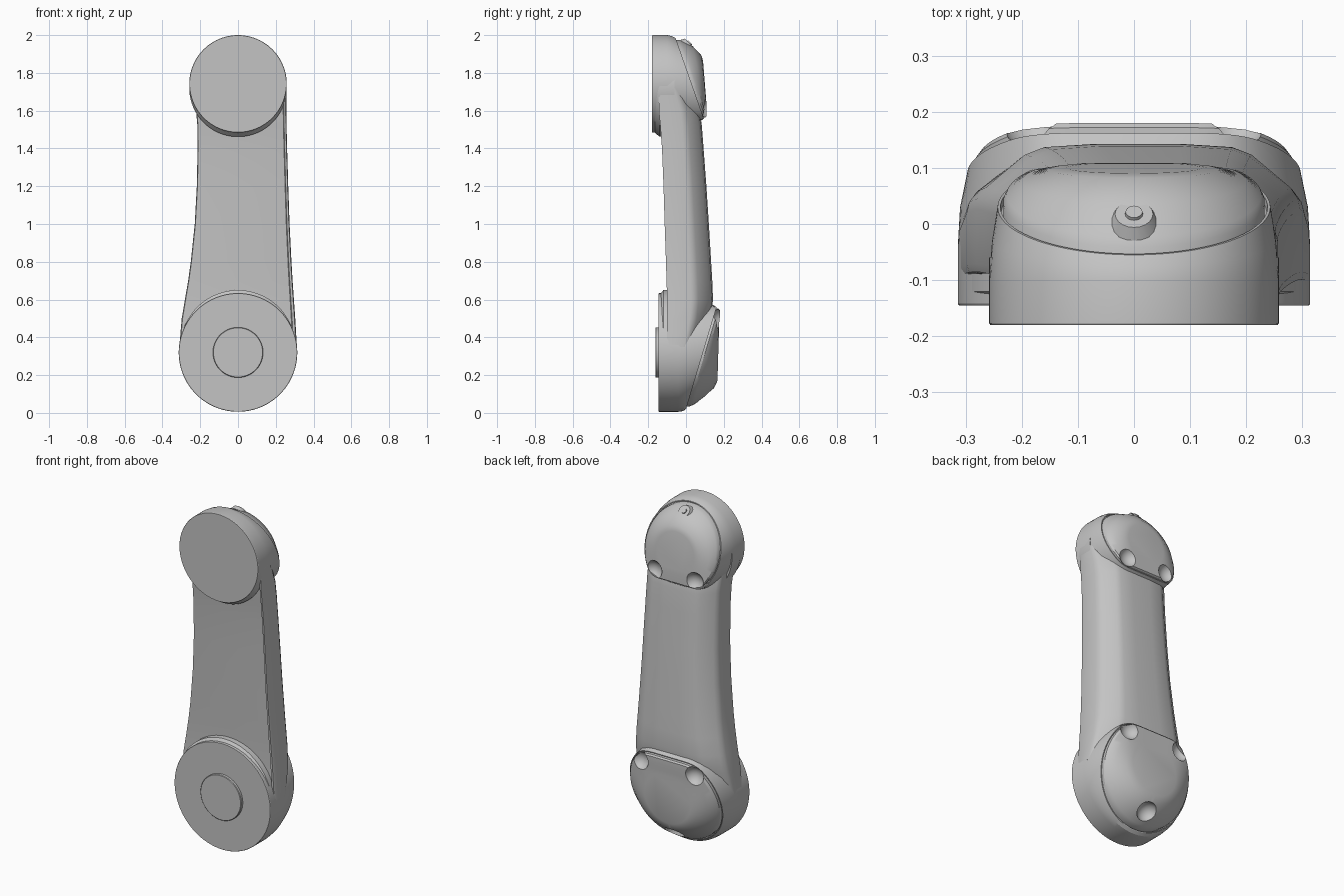
import bpy, bmesh, math
from mathutils import Matrix, Vector

if "Cube" in bpy.data.objects:
    bpy.data.objects.remove(bpy.data.objects["Cube"])

grey = bpy.data.materials.new("light_grey")
grey.use_nodes = True
COLOUR = (0.55, 0.55, 0.55, 1)
grey.diffuse_color = COLOUR
grey.node_tree.nodes["Principled BSDF"].inputs["Base Color"].default_value = COLOUR


def finish(name, bm, angle=28):
    bmesh.ops.recalc_face_normals(bm, faces=bm.faces)
    mesh = bpy.data.meshes.new(name)
    bm.to_mesh(mesh)
    bm.free()
    mesh.materials.append(grey)
    ob = bpy.data.objects.new(name, mesh)
    bpy.context.scene.collection.objects.link(ob)
    smooth(ob, angle)
    return ob


def smooth(ob, angle):
    bpy.ops.object.select_all(action="DESELECT")
    ob.select_set(True)
    bpy.context.view_layer.objects.active = ob
    bpy.ops.object.shade_smooth_by_angle(angle=math.radians(angle))


def loft(name, loops):
    """Skin a list of closed loops and cap both ends."""
    bm = bmesh.new()
    rings = [[bm.verts.new(p) for p in loop] for loop in loops]
    n = len(rings[0])
    for a, b in zip(rings, rings[1:]):
        for i in range(n):
            j = (i + 1) % n
            bm.faces.new((a[i], a[j], b[j], b[i]))
    bm.faces.new(rings[0])
    bm.faces.new(rings[-1])
    return finish(name, bm)


def ring(zc, r, y, slope=0, clip=1, side=1, n=96):
    """Circle facing y, leaning by slope, cut on one side with round corners."""
    loop = []
    for i in range(n):
        a = math.tau * i / n
        s = math.sin(a)
        if clip < 1:
            blend = max(0.14 - abs(s - clip), 0)
            s = min(s, clip) - blend * blend / 0.56
        dz = r * s * side
        loop.append((r * math.cos(a), y + slope * dz, zc + dz))
    return loop


def pockets(ob, spots, radius=0.06):
    """Scoop round screw pockets; each spot is x, floor y, z."""
    bm = bmesh.new()
    for x, floor, z in spots:
        bmesh.ops.create_uvsphere(bm, u_segments=24, v_segments=16, radius=radius,
                                  matrix=Matrix.Translation((x, floor + radius, z)))
    cutter = finish("pocket_cutter", bm)
    cutter.hide_render = True
    bpy.context.view_layer.objects.active = ob
    mod = ob.modifiers.new("pockets", "BOOLEAN")
    mod.operation, mod.solver, mod.object = "DIFFERENCE", "EXACT", cutter
    bpy.ops.object.modifier_apply(modifier=mod.name)
    bpy.data.objects.remove(cutter)
    smooth(ob, 28)


# Link between the joints: z, right edge, left edge, front y, back y
rows = [
    (0.35, -0.311, 0.312, -0.10, 0.07),
    (0.50, -0.298, 0.303, -0.10, 0.132),
    (0.60, -0.281, 0.296, -0.10, 0.143),
    (0.70, -0.264, 0.289, -0.103, 0.139),
    (0.80, -0.250, 0.283, -0.106, 0.133),
    (1.00, -0.229, 0.273, -0.113, 0.121),
    (1.20, -0.218, 0.266, -0.119, 0.108),
    (1.40, -0.214, 0.260, -0.127, 0.093),
    (1.52, -0.215, 0.257, -0.136, 0.084),
    (1.60, -0.222, 0.256, -0.144, 0.072),
    (1.75, -0.243, 0.255, -0.145, 0.0),
]
# Section as width and depth fractions; the left front edge carries a thin rim
flank = [(1, 0.52), (0.985, 0.6), (0.94, 0.68), (0.7, 0.92), (0.58, 0.975), (0.25, 1)]
rim = [(0.93, 0.06), (0.945, 0), (0.985, 0), (1, 0.06)]
plain = [(-1, 0.12), (-0.985, 0.06), (-0.94, 0.05)]
section = rim + flank + [(-f, t) for f, t in reversed(flank)] + plain
loft("link_arm", [[((xl + xr) / 2 + f * (xr - xl) / 2, yf + t * (yb - yf), z)
                   for f, t in section] for z, xl, xr, yf, yb in rows])

# Joint housings and back caps: radius, y, slope, straight cut
joints = {
    "upper": dict(
        zc=1.742, side=-1,
        housing=[(0.256, -0.18, 0, 1), (0.258, -0.177, 0, 1), (0.258, -0.10, 0, 1),
                 (0.253, -0.03, -0.18, 0.95), (0.243, 0.03, -0.35, 0.76),
                 (0.238, 0.03, -0.35, 0.76), (0.237, 0.018, -0.35, 0.76)],
        cap=[(0.233, 0.0, -0.35, 0.76), (0.233, 0.040, -0.35, 0.76),
             (0.227, 0.052, -0.33, 0.76), (0.2, 0.077, -0.21, 0.76),
             (0.15, 0.097, -0.1, 0.78), (0.12, 0.1, -0.08, 0.8)],
        spots=[(-0.135, 0.074, 1.61), (0.135, 0.074, 1.61)]),
    "lower": dict(
        zc=0.32, side=1,
        housing=[(0.312, -0.145, 0, 1), (0.314, -0.142, 0, 1), (0.314, -0.04, 0, 1),
                 (0.310, 0.03, 0.14, 0.95), (0.297, 0.09, 0.3, 0.81),
                 (0.292, 0.09, 0.3, 0.81), (0.291, 0.076, 0.3, 0.81)],
        cap=[(0.287, 0.06, 0.3, 0.81), (0.287, 0.102, 0.3, 0.81),
             (0.277, 0.117, 0.28, 0.81), (0.237, 0.145, 0.18, 0.81),
             (0.19, 0.163, 0.08, 0.82), (0.15, 0.171, 0.03, 0.85)],
        spots=[(-0.18, 0.134, 0.5), (0.18, 0.134, 0.5), (0, 0.055, 0.08)]),
}
for name, j in joints.items():
    def build(key):
        return [ring(j["zc"], r, y, s, c, j["side"]) for r, y, s, c in j[key]]
    loft(name + "_joint_housing", build("housing"))
    cap = loft(name + "_back_cap", build("cap"))
    pockets(cap, j["spots"])

# Sloped collars where the housings meet the link front
loft("lower_collar", [ring(0.335, 0.295, -0.135), ring(0.345, 0.305, -0.12),
                      ring(0.345, 0.305, -0.06)])
loft("upper_collar", [ring(1.735, 0.252, -0.165), ring(1.72, 0.258, -0.14),
                      ring(1.72, 0.258, -0.06)])

# Round boss on the lower front
loft("front_boss", [ring(0.32, 0.13, -0.162), ring(0.32, 0.133, -0.159),
                    ring(0.32, 0.133, -0.14)])

# Low screw at the top of the upper cap
axis = Vector((0, 0.7, 0.7)).to_track_quat("Z", "Y").to_matrix().to_4x4()
bm = bmesh.new()
for radius, depth in ((0.045, 0.022), (0.02, 0.034)):
    bmesh.ops.create_cone(bm, cap_ends=True, segments=20, radius1=radius,
                          radius2=radius * 0.75, depth=depth,
                          matrix=Matrix.Translation((0, 0.01, 1.95)) @ axis)
finish("cap_screw", bm)
